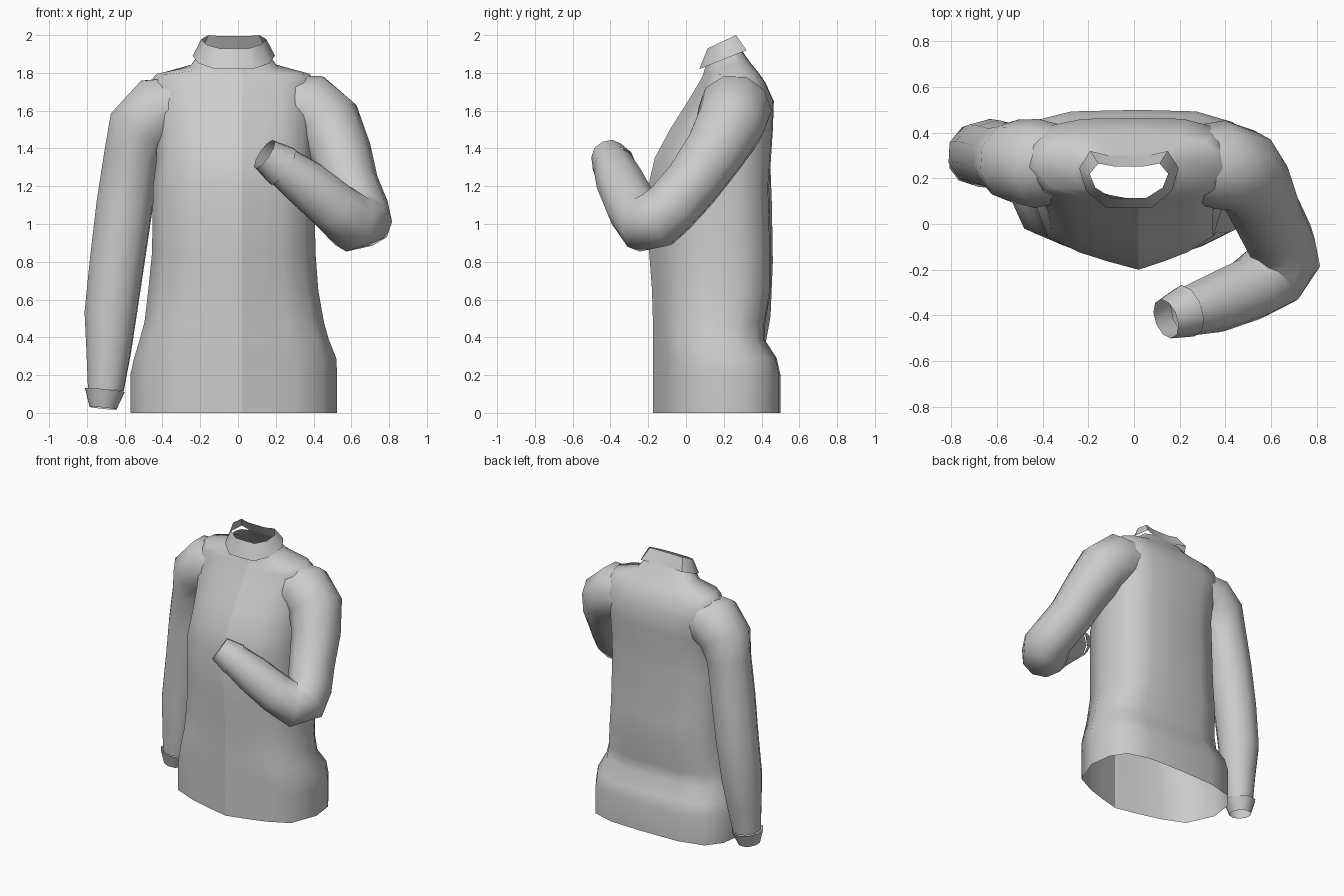
import bpy, bmesh, math
from mathutils import Vector

if "Cube" in bpy.data.objects:
    bpy.data.objects.remove(bpy.data.objects["Cube"])


def loft(name, rings, closed=True):
    """Skin a list of equal-length point rings with quads."""
    bm = bmesh.new()
    rows = [[bm.verts.new(p) for p in r] for r in rings]
    n = len(rows[0])
    for a, b in zip(rows, rows[1:]):
        for i in range(n if closed else n - 1):
            j = (i + 1) % n
            bm.faces.new((a[i], a[j], b[j], b[i]))
    bmesh.ops.recalc_face_normals(bm, faces=bm.faces)
    me = bpy.data.meshes.new(name)
    bm.to_mesh(me)
    bm.free()
    ob = bpy.data.objects.new(name, me)
    bpy.context.collection.objects.link(ob)
    bpy.ops.object.select_all(action='DESELECT')
    ob.select_set(True)
    bpy.context.view_layer.objects.active = ob
    bpy.ops.object.shade_smooth_by_angle(angle=math.radians(60))
    return ob


def tube(name, stations, sides=10):
    """Tube through (x, y, z, radius) stations; rings bisect each bend."""
    pts = [Vector(s[:3]) for s in stations]
    rings, side = [], Vector((0, 1, 0))
    for i, p in enumerate(pts):
        d_in = (p - pts[max(i - 1, 0)]).normalized()
        d_out = (pts[min(i + 1, len(pts) - 1)] - p).normalized()
        t = (d_in + d_out).normalized()
        side = (side - t * side.dot(t)).normalized()
        up = t.cross(side)
        r = stations[i][3]
        rings.append([p + r * (side * math.cos(a) + up * math.sin(a))
                      for a in (2 * math.pi * k / sides for k in range(sides))])
    return loft(name, rings)


# Torso: half section (across, front-to-back) scaled at each height,
# left open along the front seam
half = [(0, 0), (.28, .055), (.56, .12), (.85, .23), (1, .52),
        (.96, .76), (.82, .92), (.5, .99), (0, 1)]
section = half + [(-u, v) for u, v in half[-2::-1]]
# z, left x, right x, front y, back y, rise towards the back
levels = [(0, -.57, .525, -.175, .5, 0), (.2, -.57, .525, -.175, .5, 0),
          (.29, -.55, .52, -.175, .48, 0), (.39, -.52, .48, -.175, .415, 0),
          (.48, -.495, .455, -.175, .42, 0), (.65, -.475, .425, -.18, .45, 0),
          (.85, -.455, .41, -.195, .45, 0), (1.2, -.45, .405, -.2, .44, 0),
          (1.35, -.43, .40, -.165, .45, 0), (1.5, -.44, .40, -.085, .46, 0),
          (1.65, -.47, .41, .01, .465, 0), (1.75, -.47, .41, .07, .42, 0),
          (1.79, -.43, .38, .09, .385, .01), (1.805, -.26, .21, .095, .34, .05),
          (1.85, -.21, .165, .105, .295, .07)]
SEAM = .02


def torso_ring(z, xl, xr, yf, yb, rise):
    return [(SEAM + u * ((xr - SEAM) if u > 0 else (SEAM - xl)),
             yf + v * (yb - yf), z + rise * v) for u, v in section]


loft("torso", [torso_ring(*lv) for lv in levels], closed=False)

# Standing collar: narrow at the throat, wide and slightly hollow at the nape
neck = [(-.45, 0), (.45, 0), (.86, .3), (1, .7), (.78, 1), (.4, .92),
        (-.4, .92), (-.78, 1), (-1, .7), (-.86, .3)]


def collar_ring(half_w, yf, yb, zf, zb):
    return [(-.022 + u * half_w, yf + v * (yb - yf), zf + v * (zb - zf))
            for u, v in neck]


loft("collar", [collar_ring(.218, .07, .32, 1.82, 1.92),
                collar_ring(.172, .115, .265, 1.93, 2.0)])

# Hanging sleeve and cuff (first rings hidden inside the torso)
tube("straight_sleeve", [
    (-.30, .265, 1.62, .165), (-.425, .265, 1.595, .195), (-.52, .275, 1.50, .183),
    (-.56, .29, 1.36, .155), (-.60, .30, 1.10, .155), (-.64, .31, .80, .15),
    (-.675, .305, .52, .143), (-.685, .29, .32, .122), (-.70, .28, .12, .098)])
tube("straight_cuff", [(-.705, .28, .12, .11), (-.715, .275, .025, .075)])

# Bent sleeve and cuff
tube("bent_sleeve", [
    (.25, .265, 1.63, .165), (.375, .26, 1.61, .195), (.475, .235, 1.53, .187),
    (.54, .15, 1.38, .167), (.59, .03, 1.21, .155), (.645, -.08, 1.085, .152),
    (.66, -.15, 1.025, .16), (.605, -.225, 1.01, .16), (.51, -.285, 1.09, .142),
    (.36, -.345, 1.215, .132), (.225, -.385, 1.315, .108)])
tube("bent_cuff", [(.235, -.38, 1.305, .118), (.14, -.415, 1.37, .09)])
